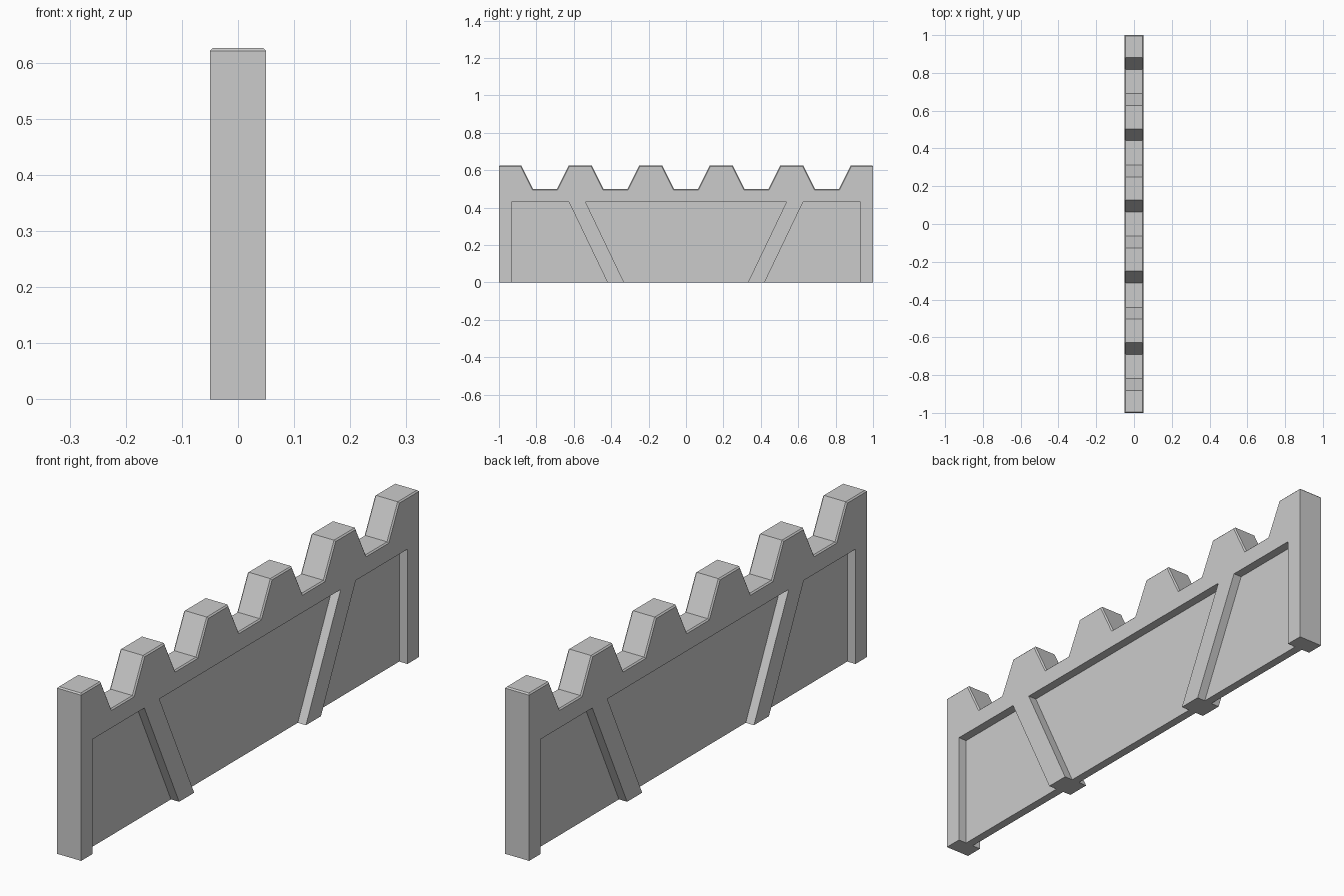
import bpy, bmesh

if "Cube" in bpy.data.objects:
    bpy.data.objects.remove(bpy.data.objects["Cube"])

HALF_T = 0.05      # half thickness of the wall
RECESS = 0.034     # depth of the sunken panels
TOP, NOTCH, PANEL_TOP = 0.626, 0.5, 0.43


def add_prism(bm, profile, x0, x1):
    """Extrude a (y, z) outline from x0 to x1."""
    face = bm.faces.new([bm.verts.new((x0, y, z)) for y, z in profile])
    ext = bmesh.ops.extrude_face_region(bm, geom=[face])["geom"]
    verts = [g for g in ext if isinstance(g, bmesh.types.BMVert)]
    bmesh.ops.translate(bm, verts=verts, vec=(x1 - x0, 0, 0))


def make_object(name, bm):
    bmesh.ops.recalc_face_normals(bm, faces=bm.faces)
    mesh = bpy.data.meshes.new(name)
    bm.to_mesh(mesh)
    bm.free()
    obj = bpy.data.objects.new(name, mesh)
    bpy.context.collection.objects.link(obj)
    return obj


# Wall outline with five trapezoid notches along the top
outline = [(-1, 0), (-1, TOP)]
for i in range(-2, 3):
    c = i * 0.377
    outline += [(c - 0.127, TOP), (c - 0.064, NOTCH),
                (c + 0.064, NOTCH), (c + 0.127, TOP)]
outline += [(1, TOP), (1, 0)]
bm = bmesh.new()
add_prism(bm, outline, -HALF_T, HALF_T)

# Small chamfer around the toothed top rim and its two ends
rim = []
for e in bm.edges:
    a, b = e.verts[0].co, e.verts[1].co
    if min(a.z, b.z) < NOTCH - 0.01:
        continue
    along = abs(a.y - b.y) > 0.001
    at_end = abs(a.y) > 0.99 and abs(b.y) > 0.99
    if along or at_end:
        rim.append(e)
bmesh.ops.bevel(bm, geom=rim, offset=0.005, offset_type='OFFSET',
                segments=1, profile=0.5, affect='EDGES')
wall = make_object("battlement_wall", bm)

# Sunken panels on both faces, split by two slanted braces, open at the bottom
LOW = -0.1
slope = 0.206 / PANEL_TOP
middle = [(-0.537, PANEL_TOP), (0.537, PANEL_TOP),
          (0.331 + slope * LOW, LOW), (-0.331 - slope * LOW, LOW)]
side = [(0.626, PANEL_TOP), (0.932, PANEL_TOP),
        (0.932, LOW), (0.42 + slope * LOW, LOW)]
mirrored = [(-y, z) for y, z in side]
bm = bmesh.new()
for s in (-1, 1):
    for profile in (middle, side, mirrored):
        add_prism(bm, profile, s * (HALF_T - RECESS), s * (HALF_T + 0.05))
cutter = make_object("panel_cutter", bm)
cutter.hide_render = True

mod = wall.modifiers.new("panels", 'BOOLEAN')
mod.operation = 'DIFFERENCE'
mod.solver = 'EXACT'
mod.object = cutter
bpy.context.view_layer.objects.active = wall
bpy.ops.object.modifier_apply(modifier=mod.name)
bpy.data.objects.remove(cutter)
